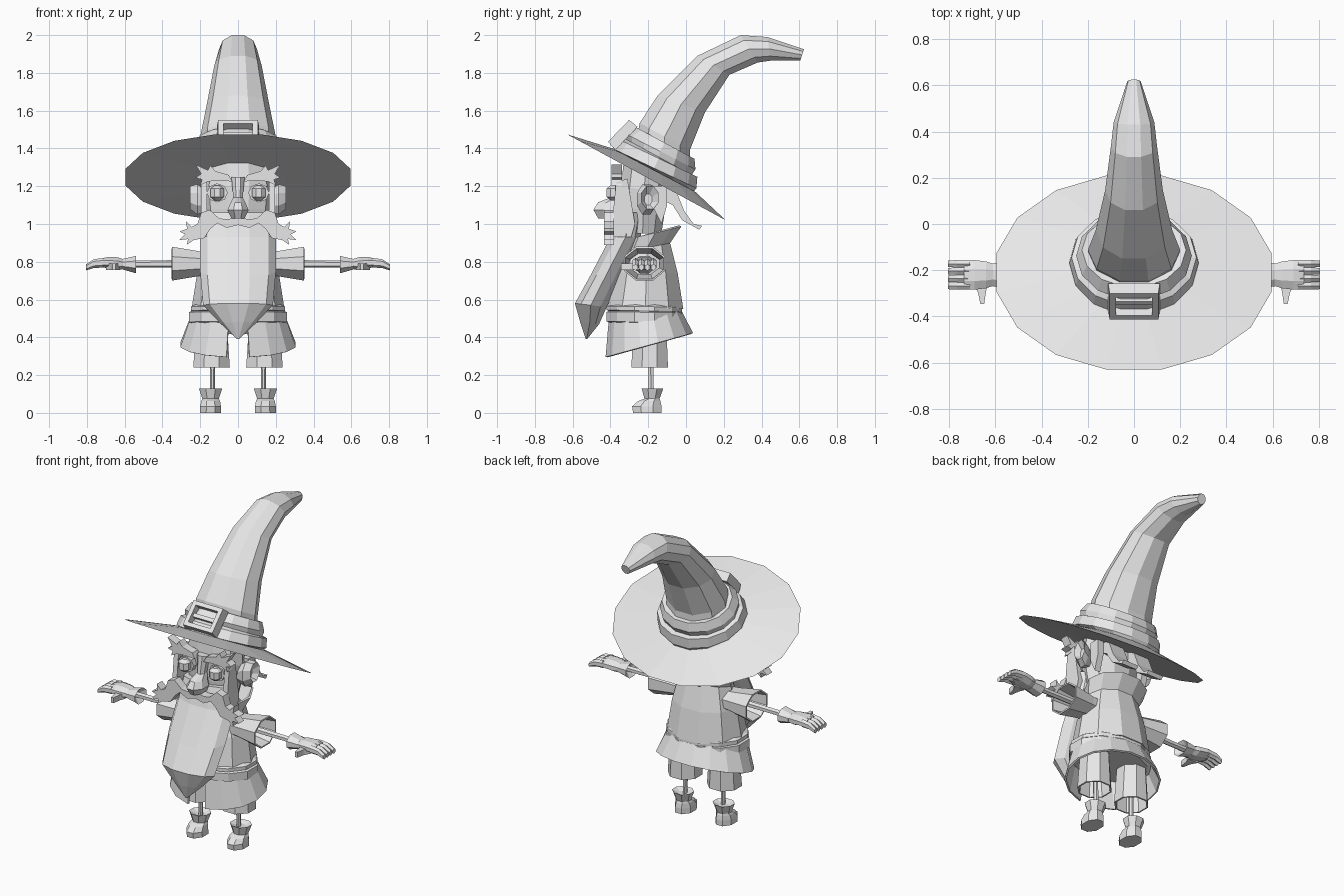
import bpy, bmesh, math
from mathutils import Vector, Matrix

grey = bpy.data.materials.new("plain grey")
grey.diffuse_color = (0.8, 0.8, 0.8, 1)


def add(name, verts, faces, solid=0):
    """Mesh object with outward normals and optional wall thickness."""
    bm = bmesh.new()
    vs = [bm.verts.new(v) for v in verts]
    for f in faces:
        bm.faces.new([vs[i] for i in f])
    bmesh.ops.recalc_face_normals(bm, faces=bm.faces)
    me = bpy.data.meshes.new(name)
    bm.to_mesh(me)
    bm.free()
    me.materials.append(grey)
    ob = bpy.data.objects.new(name, me)
    bpy.context.collection.objects.link(ob)
    if solid:
        mod = ob.modifiers.new("wall", 'SOLIDIFY')
        mod.thickness = solid
        mod.offset = 0
    return ob


def build(name, verts, faces, mirror=False, solid=0):
    if not mirror:
        return add(name, verts, faces, solid)
    add("right_" + name, verts, faces, solid)
    add("left_" + name, [(-v[0], v[1], v[2]) for v in verts], faces, solid)


def ring(yf, zf, yb, zb, w, n=10, x=0):
    """Tilted ellipse from front point to back point, flat face at the front."""
    k = 1 / math.cos(math.pi / n)
    wk = w if n % 4 else w * k
    out = []
    for i in range(n):
        a = -math.pi / 2 + (i + 0.5) * 2 * math.pi / n
        s = math.sin(a) * k
        out.append((x + wk * math.cos(a), (yf + yb) / 2 + s * (yb - yf) / 2,
                    (zf + zb) / 2 + s * (zb - zf) / 2))
    return out


def xring(x, y, z, ry, rz, n=8):
    """Ellipse facing along x, for arms and ears."""
    k = 1 / math.cos(math.pi / n)
    return [(x, y + ry * k * math.cos((i + .5) * 2 * math.pi / n),
             z + rz * k * math.sin((i + .5) * 2 * math.pi / n)) for i in range(n)]


def loft(name, rings, caps=True, closed=True, mirror=False, solid=0, loop=False):
    n, m = len(rings[0]), len(rings)
    verts = [p for r in rings for p in r]
    faces = []
    for j in range(m if loop else m - 1):
        for i in range(n if closed else n - 1):
            a, b = j * n, (j + 1) % m * n
            faces.append((a + i, a + (i + 1) % n, b + (i + 1) % n, b + i))
    if caps and not loop:
        faces += [tuple(range(n)), tuple(range((m - 1) * n, m * n))]
    return build(name, verts, faces, mirror, solid)


def plate(name, pts, lo, hi, axis, mirror=True):
    """Outline extruded along one axis; outline uses the other two in order."""
    verts = []
    for d in (lo, hi):
        for p in pts:
            v = list(p)
            v.insert(axis, d)
            verts.append(tuple(v))
    n = len(pts)
    faces = [tuple(range(n)), tuple(range(n, 2 * n))]
    faces += [(i, (i + 1) % n, n + (i + 1) % n, n + i) for i in range(n)]
    return build(name, verts, faces, mirror)


def stack(rows, n=10, x=0):
    return [ring(*r, n=n, x=x) for r in rows]


# Hat: brim, folded band, bent cone
loft("hat_brim", stack([(-.37, 1.345, .03, 1.12, .25), (-.63, 1.475, .21, 1.02, .595),
                        (-.39, 1.40, .05, 1.17, .27)], 16))
loft("hat_band", stack([(-.36, 1.38, .04, 1.17, .24), (-.39, 1.40, .055, 1.19, .28),
                        (-.35, 1.445, .06, 1.25, .27), (-.32, 1.45, .03, 1.26, .245),
                        (-.325, 1.48, .05, 1.29, .25), (-.27, 1.515, .045, 1.345, .225),
                        (-.25, 1.50, .02, 1.35, .20)], 14))
loft("hat_cone", stack([(-.26, 1.46, .02, 1.32, .2), (-.245, 1.535, .02, 1.39, .2),
                        (-.15, 1.68, .10, 1.59, .165), (.06, 1.89, .23, 1.79, .125),
                        (.29, 2.0, .38, 1.855, .10), (.43, 1.99, .45, 1.865, .088),
                        (.625, 1.925, .605, 1.865, .03)]))

# Buckle: tilted square frame and its pin
tilt = Matrix.Translation((0, -.337, 1.474)) @ Matrix.Rotation(math.radians(46), 4, 'X')


def rect(w, h, z):
    return [tuple(tilt @ Vector((sx * w, sy * h, z)))
            for sx, sy in ((-1, -1), (1, -1), (1, 1), (-1, 1))]


loft("buckle_frame", [rect(.112, .085, -.03), rect(.105, .08, .028),
                      rect(.078, .055, .028), rect(.078, .055, -.03)], loop=True)
loft("buckle_pin", [rect(.08, .012, -.02), rect(.08, .012, .008)])

# Head and face
loft("head", stack([(-.33, .95, -.13, .95, .15), (-.34, 1.08, -.11, 1.08, .18),
                    (-.345, 1.2, -.1, 1.16, .19), (-.33, 1.325, -.1, 1.19, .18)]))
loft("nose", stack([(-.385, 1.25, -.32, 1.25, .035), (-.40, 1.14, -.33, 1.14, .025),
                    (-.465, 1.115, -.33, 1.10, .04), (-.49, 1.075, -.33, 1.07, .056),
                    (-.465, 1.03, -.33, 1.03, .035)], 8))
loft("ear", [xring(.16, -.22, 1.12, .03, .05), xring(.215, -.21, 1.13, .05, .08),
             xring(.255, -.19, 1.14, .045, .06), xring(.225, -.2, 1.13, .02, .03)], mirror=True)
plate("eye_socket", [(.11 + .056 * math.cos(i * math.pi / 4), 1.165 + .05 * math.sin(i * math.pi / 4))
                     for i in range(8)], -.375, -.31, 1)
eye = [ring(-.385 - r, 1.165 + h, -.385 + r, 1.165 + h, r, 8, .11)
       for h, r in ((-.04, .014), (-.022, .036), (.022, .036), (.04, .014))]
loft("eye", eye, mirror=True)
plate("eyebrow", [(.03, 1.225), (.10, 1.23), (.16, 1.225), (.20, 1.205), (.19, 1.235),
                  (.225, 1.245), (.195, 1.265), (.225, 1.315), (.16, 1.285), (.145, 1.31),
                  (.12, 1.28), (.05, 1.26)], -.395, -.34, 1)

# Moustache with spiky ends, and the long beard
plate("moustache", [(0, 1.035), (.06, 1.025), (.10, 1.03), (.15, 1.075), (.195, 1.06),
                    (.215, 1.0), (.245, .985), (.275, 1.015), (.27, .975), (.31, .96),
                    (.28, .945), (.31, .915), (.265, .92), (.27, .89), (.235, .915),
                    (.18, .925), (.145, .975), (.11, 1.005), (.06, .98), (0, .995)],
      -.435, -.38, 1)
loft("beard", stack([(-.36, 1.06, -.22, 1.06, .185), (-.40, .93, -.24, .93, .2),
                     (-.51, .72, -.32, .77, .2), (-.588, .58, -.42, .56, .185),
                     (-.56, .48, -.46, .47, .095), (-.53, .39, -.52, .395, .008)]))
plate("sideburn", [(-.37, 1.22), (-.31, 1.24), (-.27, 1.0), (-.29, .93), (-.40, .93)],
      .165, .197, 0)
plate("hair_tuft", [(-.13, 1.2), (-.05, 1.17), (-.01, 1.07), (.04, 1.0), (.085, .99),
                    (.07, .97), (-.02, 1.02), (-.07, 1.1), (-.11, 1.12)], .04, .15, 0)
plate("side_hair", [(-.17, 1.2), (-.1, 1.2), (-.1, 1.1), (-.13, 1.0), (-.17, 1.08)],
      .15, .19, 0)

# Tunic with flared collar, belt, and skirt split at the front
loft("tunic", stack([(-.41, .55, -.02, .55, .24), (-.37, .74, -.05, .74, .21),
                     (-.32, .85, -.09, .90, .17), (-.30, .92, -.03, .99, .2)]),
     caps=False, solid=.012)
for nm, top, low, w in (("upper_belt", .575, .535, .25), ("lower_belt", .545, .475, .26)):
    loft(nm, stack([(-.40, low, -.03, low - .015, w - .03), (-.42, low + .01, -.02, low, w),
                    (-.42, top - .01, -.02, top - .015, w), (-.40, top, -.03, top, w - .03)], 12))
loft("skirt", stack([(-.40, .53, -.03, .54, .235), (-.42, .295, .032, .42, .3)], 16),
     caps=False, closed=False, solid=.012)

# Trousers, thin legs and boots
loft("trouser_leg", stack([(-.27, .50, -.11, .50, .075), (-.285, .24, -.1, .24, .092)], 8, .14),
     caps=False, mirror=True, solid=.01)
loft("thin_leg", stack([(-.20, .08, -.17, .08, .012), (-.205, .45, -.175, .45, .015)], 6, .135),
     mirror=True)
loft("boot", stack([(-.28, 0, -.13, 0, .056), (-.285, .035, -.13, .035, .055),
                    (-.255, .062, -.135, .062, .05), (-.22, .075, -.14, .075, .044),
                    (-.235, .13, -.12, .13, .062), (-.2, .115, -.15, .115, .03)], 8, .145),
     mirror=True)

# Sleeves, thin arms, cuffs and hands
Y = -.22
loft("sleeve", [xring(.12, Y, .79, .08, .055), xring(.2, Y, .79, .085, .06),
                xring(.35, Y, .79, .105, .085)], caps=False, mirror=True, solid=.01)
loft("thin_arm", [xring(.15, Y, .79, .018, .018, 6), xring(.6, Y, .787, .016, .016, 6)],
     mirror=True)
loft("cuff", [xring(.57, Y, .785, .02, .015), xring(.54, Y, .785, .058, .046),
              xring(.61, Y, .787, .05, .028)], mirror=True)
loft("palm", [xring(.60, Y, .787, .045, .025), xring(.64, Y, .79, .058, .034),
              xring(.69, Y, .795, .064, .03), xring(.735, Y, .795, .063, .02)], mirror=True)
for i in range(4):
    y = Y - .048 + i * .032
    loft("finger_%d" % (i + 1), [xring(.71, y, .795, .016, .022, 6), xring(.765, y, .79, .016, .02, 6),
                                 xring(.805, y, .77, .014, .014, 6)], mirror=True)
plate("thumb", [(.625, -.25), (.70, -.25), (.675, -.295), (.665, -.345), (.648, -.345), (.64, -.29)],
      .757, .792, 2)
